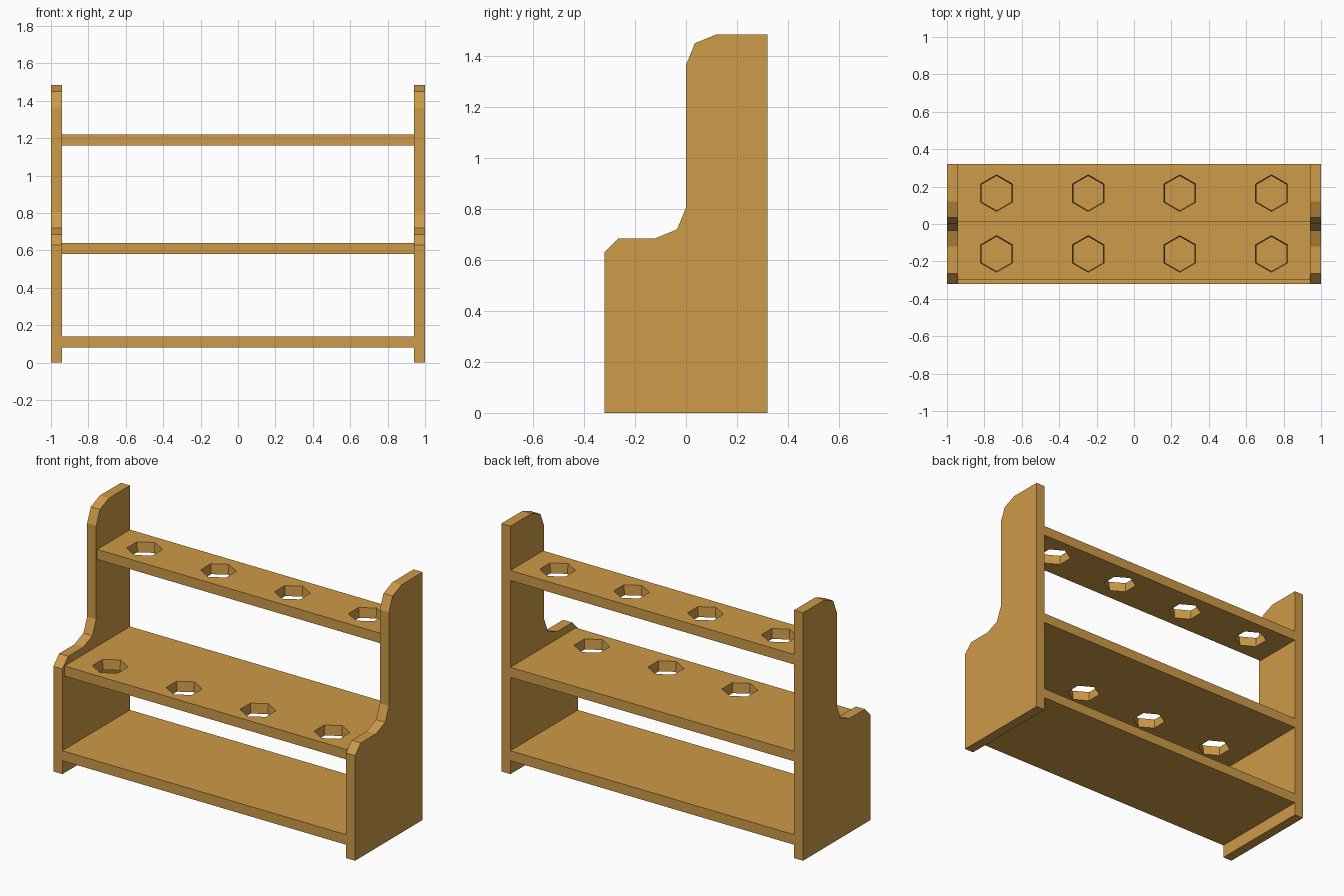
import bpy, bmesh, math

cube = bpy.data.objects.get("Cube")
if cube:
    bpy.data.objects.remove(cube, do_unlink=True)

wood = bpy.data.materials.new("warm_wood")
wood.use_nodes = True
colour = (0.61, 0.325, 0.065, 1.0)
wood.diffuse_color = colour
wood.node_tree.nodes["Principled BSDF"].inputs["Base Color"].default_value = colour

HALF, THICK, BACK = 1.0, 0.06, 0.32
INNER = HALF - THICK


def add_loft(bm, bottom, top):
    """Closed solid between two matching rings of points."""
    a = [bm.verts.new(p) for p in bottom]
    b = [bm.verts.new(p) for p in top]
    bm.faces.new(a)
    bm.faces.new(b)
    n = len(a)
    for i in range(n):
        j = (i + 1) % n
        bm.faces.new((a[i], a[j], b[j], b[i]))


def finish(name, bm):
    bmesh.ops.recalc_face_normals(bm, faces=bm.faces)
    mesh = bpy.data.meshes.new(name)
    bm.to_mesh(mesh)
    bm.free()
    mesh.materials.append(wood)
    ob = bpy.data.objects.new(name, mesh)
    bpy.context.collection.objects.link(ob)
    return ob


# Side panels: stepped profile in y, z
profile = [(-0.32, 0), (BACK, 0), (BACK, 1.485), (0.12, 1.485), (0.035, 1.45),
           (0, 1.365), (0, 0.805), (-0.035, 0.72), (-0.12, 0.685),
           (-0.265, 0.685), (-0.32, 0.63)]
for name, side in (("left_panel", 1), ("right_panel", -1)):
    bm = bmesh.new()
    add_loft(bm, [(side * INNER, y, z) for y, z in profile],
             [(side * HALF, y, z) for y, z in profile])
    finish(name, bm)


def shelf(name, front, z):
    bm = bmesh.new()
    rect = [(-INNER, front), (INNER, front), (INNER, BACK), (-INNER, BACK)]
    add_loft(bm, [(x, y, z) for x, y in rect], [(x, y, z + THICK) for x, y in rect])
    return finish(name, bm)


def hexagon(x, y, z, r):
    angles = [math.radians(30 + 60 * i) for i in range(6)]
    return [(x + r * math.cos(a), y + r * math.sin(a), z) for a in angles]


def drill(ob, y, z):
    """Row of four slightly tapered six-sided holes through a shelf."""
    bm = bmesh.new()
    for x in (-0.735, -0.245, 0.245, 0.735):
        add_loft(bm, hexagon(x, y, z - THICK, 0.086),
                 hexagon(x, y, z + 2 * THICK, 0.104))
    cutter = finish("hole_cutter", bm)
    cutter.hide_render = True
    mod = ob.modifiers.new("holes", 'BOOLEAN')
    mod.operation, mod.solver, mod.object = 'DIFFERENCE', 'EXACT', cutter
    bpy.context.view_layer.objects.active = ob
    bpy.ops.object.modifier_apply(modifier=mod.name)
    bpy.data.objects.remove(cutter, do_unlink=True)


# Shelves, the upper two with holes
shelf("bottom_shelf", -0.32, 0.08)
drill(shelf("middle_shelf", -0.30, 0.58), -0.16, 0.58)
drill(shelf("top_shelf", 0.01, 1.16), 0.165, 1.16)
